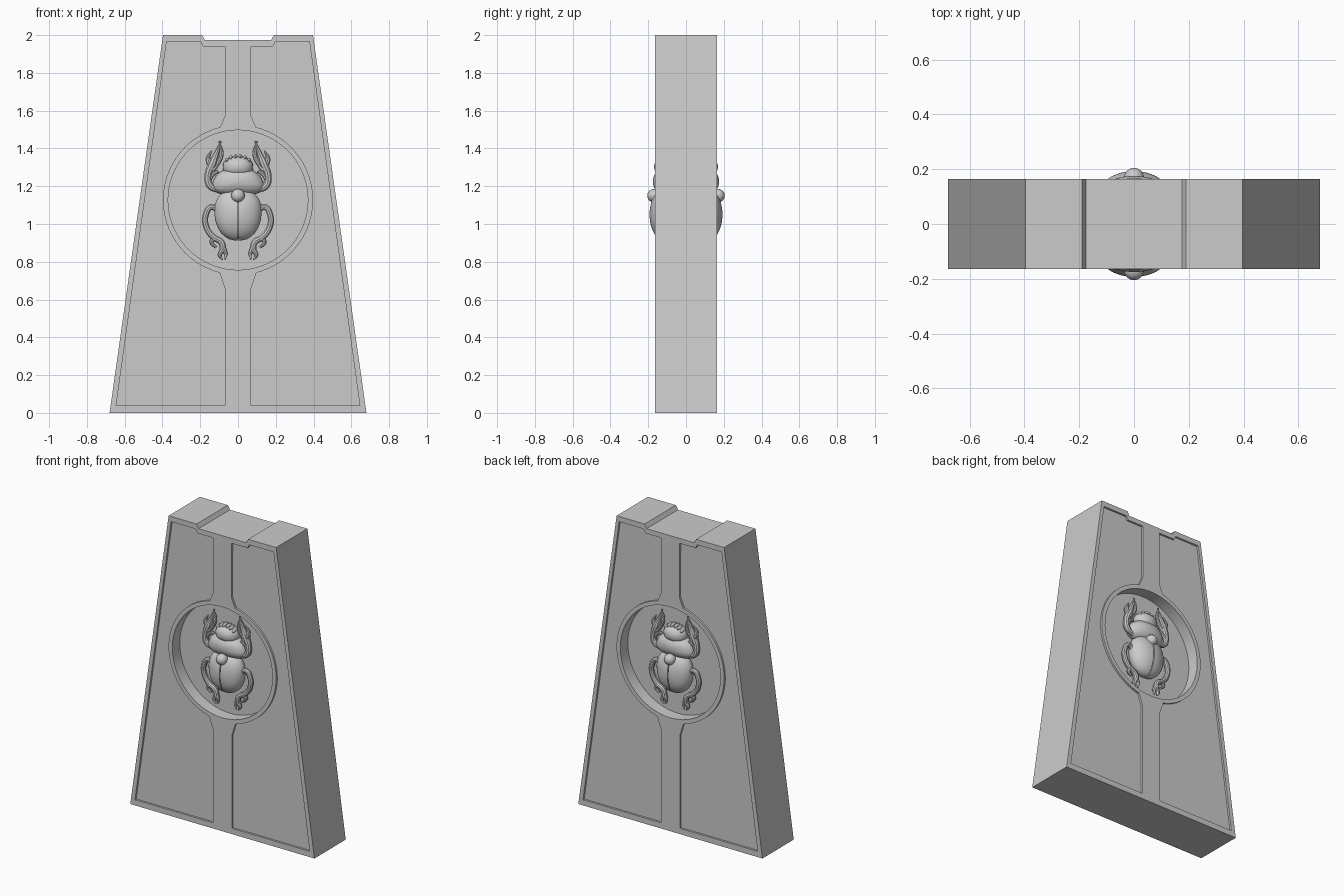
import bpy, bmesh
from math import sin, cos, pi, copysign, atan2

if "Cube" in bpy.data.objects:
    bpy.data.objects.remove(bpy.data.objects["Cube"])

CZ = 1.127          # height of the medallion centre
HALF = 0.165        # half thickness of the slab
FLOOR = 0.085       # distance of the medallion floor from the middle


def link(name, bm):
    mesh = bpy.data.meshes.new(name)
    bmesh.ops.recalc_face_normals(bm, faces=bm.faces)
    bm.to_mesh(mesh)
    bm.free()
    ob = bpy.data.objects.new(name, mesh)
    bpy.context.collection.objects.link(ob)
    return ob


def activate(ob):
    bpy.ops.object.select_all(action='DESELECT')
    ob.select_set(True)
    bpy.context.view_layer.objects.active = ob


def finish(ob, x=False, y=True):
    activate(ob)
    if x or y:
        m = ob.modifiers.new("mirror", 'MIRROR')
        m.use_axis = (x, y, False)
        m.use_mirror_merge = False
        bpy.ops.object.modifier_apply(modifier=m.name)
    bpy.ops.object.shade_smooth_by_angle()


def add_prism(bm, pts, y0, y1):
    a = [bm.verts.new((x, y0, z)) for x, z in pts]
    b = [bm.verts.new((x, y1, z)) for x, z in pts]
    bm.faces.new(a)
    bm.faces.new(b[::-1])
    for i in range(len(pts)):
        j = (i + 1) % len(pts)
        bm.faces.new((a[i], b[i], b[j], a[j]))


# rounded shell part: superellipsoid sitting on the medallion floor
def dome(name, x, y, z, rx, ry, rz, power=1.0, taper=0.0, split=False):
    bm = bmesh.new()
    bmesh.ops.create_uvsphere(bm, u_segments=40, v_segments=24, radius=1)
    for v in bm.verts:
        px, pz, py = v.co
        r = (px * px + pz * pz) ** 0.5
        ang = atan2(pz, px)
        sx = copysign(abs(cos(ang)) ** power, cos(ang)) * r
        sz = copysign(abs(sin(ang)) ** power, sin(ang)) * r
        v.co = (x + rx * sx * (1 + taper * sz), -y + ry * py, z + rz * sz)
    if split:
        bmesh.ops.bisect_plane(bm, geom=bm.verts[:] + bm.edges[:] + bm.faces[:],
                               plane_co=(0.003, 0, 0), plane_no=(1, 0, 0), clear_inner=True)
        bmesh.ops.holes_fill(bm, edges=[e for e in bm.edges if e.is_boundary])
    ob = link(name, bm)
    finish(ob, x=split or x > 0)
    return ob


# tapered tube along (x, z, radius) points
def limb(name, pts, y=0.115):
    cu = bpy.data.curves.new(name, 'CURVE')
    cu.dimensions = '3D'
    cu.bevel_depth = 1.0
    cu.bevel_resolution = 3
    cu.resolution_u = 8
    cu.use_fill_caps = True
    sp = cu.splines.new('BEZIER')
    sp.bezier_points.add(len(pts) - 1)
    for p, (x, z, r) in zip(sp.bezier_points, pts):
        p.co = (x, -y, z)
        p.radius = r
        p.handle_left_type = p.handle_right_type = 'AUTO'
    ob = bpy.data.objects.new(name, cu)
    bpy.context.collection.objects.link(ob)
    activate(ob)
    bpy.ops.object.convert(target='MESH')
    finish(bpy.context.object, x=True)


# slab with a shallow notch in the top edge
right = [(0.68, 0), (0.397, 2), (0.19, 2), (0.175, 1.973)]
bm = bmesh.new()
add_prism(bm, right + [(-x, z) for x, z in reversed(right)], -HALF, HALF)
slab = link("slab", bm)

# recesses: side panels and round medallion, on both faces
panel = [(0.07, 0.038), (0.645, 0.038), (0.378, 1.965), (0.198, 1.965), (0.186, 1.94),
         (0.068, 1.94), (0.066, 1.58), (0.095, 1.512)]
R = 0.397
a0 = atan2(0.385, 0.097)
panel += [(R * cos(a0 - 2 * a0 * i / 40), CZ + R * sin(a0 - 2 * a0 * i / 40)) for i in range(41)]
panel += [(0.07, 0.66)]
disc = [(0.37 * cos(2 * pi * i / 72), CZ + 0.37 * sin(2 * pi * i / 72)) for i in range(72)]
bm = bmesh.new()
for s in (-1, 1):
    for m in (-1, 1):
        add_prism(bm, [(m * x, z) for x, z in panel], s * (HALF - 0.013), s * 0.25)
    add_prism(bm, disc, s * FLOOR, s * 0.25)
cutter = link("recess_cutter", bm)
cutter.hide_render = True
cut = slab.modifiers.new("recesses", 'BOOLEAN')
cut.operation = 'DIFFERENCE'
cut.solver = 'EXACT'
cut.object = cutter
activate(slab)
bpy.ops.object.modifier_apply(modifier=cut.name)
bpy.data.objects.remove(cutter)
finish(slab, y=False)

# beetle body
dome("wing_cases", 0, 0.115, 1.05, 0.124, 0.078, 0.138, 0.88, 0.08, split=True)
dome("abdomen", 0, 0.105, 1.05, 0.115, 0.075, 0.13, 0.88, 0.08)
dome("thorax", 0, 0.105, 1.225, 0.132, 0.07, 0.075, 0.82, -0.22)
dome("head", 0, 0.105, 1.302, 0.08, 0.064, 0.058, 0.88)
dome("centre_bead", 0, 0.168, 1.15, 0.036, 0.037, 0.036)
for i, (x, z) in enumerate([(0.013, 1.357), (0.037, 1.35), (0.058, 1.337)]):
    dome(f"head_tooth_{i}", x, 0.115, z, 0.01, 0.03, 0.013)

# beetle legs with forked claws
limb("front_leg", [(0.1, 1.175, 0.014), (0.15, 1.205, 0.02), (0.158, 1.26, 0.02),
                   (0.135, 1.32, 0.024), (0.115, 1.37, 0.016), (0.09, 1.44, 0.003)])
limb("front_claw", [(0.138, 1.3, 0.02), (0.158, 1.345, 0.014), (0.138, 1.39, 0.003)])
limb("front_spur", [(0.135, 1.29, 0.018), (0.115, 1.31, 0.013), (0.088, 1.37, 0.013),
                    (0.1, 1.44, 0.003)])
limb("front_inner_leg", [(0.156, 1.23, 0.014), (0.135, 1.26, 0.012), (0.105, 1.28, 0.01)])
limb("hind_leg", [(0.1, 1.06, 0.014), (0.14, 1.09, 0.016), (0.17, 1.05, 0.017),
                  (0.168, 0.985, 0.017), (0.13, 0.93, 0.017), (0.09, 0.905, 0.018),
                  (0.08, 0.87, 0.018), (0.096, 0.835, 0.012), (0.082, 0.81, 0.003)])
limb("hind_claw", [(0.082, 0.875, 0.018), (0.065, 0.845, 0.012), (0.068, 0.812, 0.003)])
limb("hind_spur", [(0.125, 0.925, 0.014), (0.14, 0.905, 0.012), (0.115, 0.875, 0.008)])
